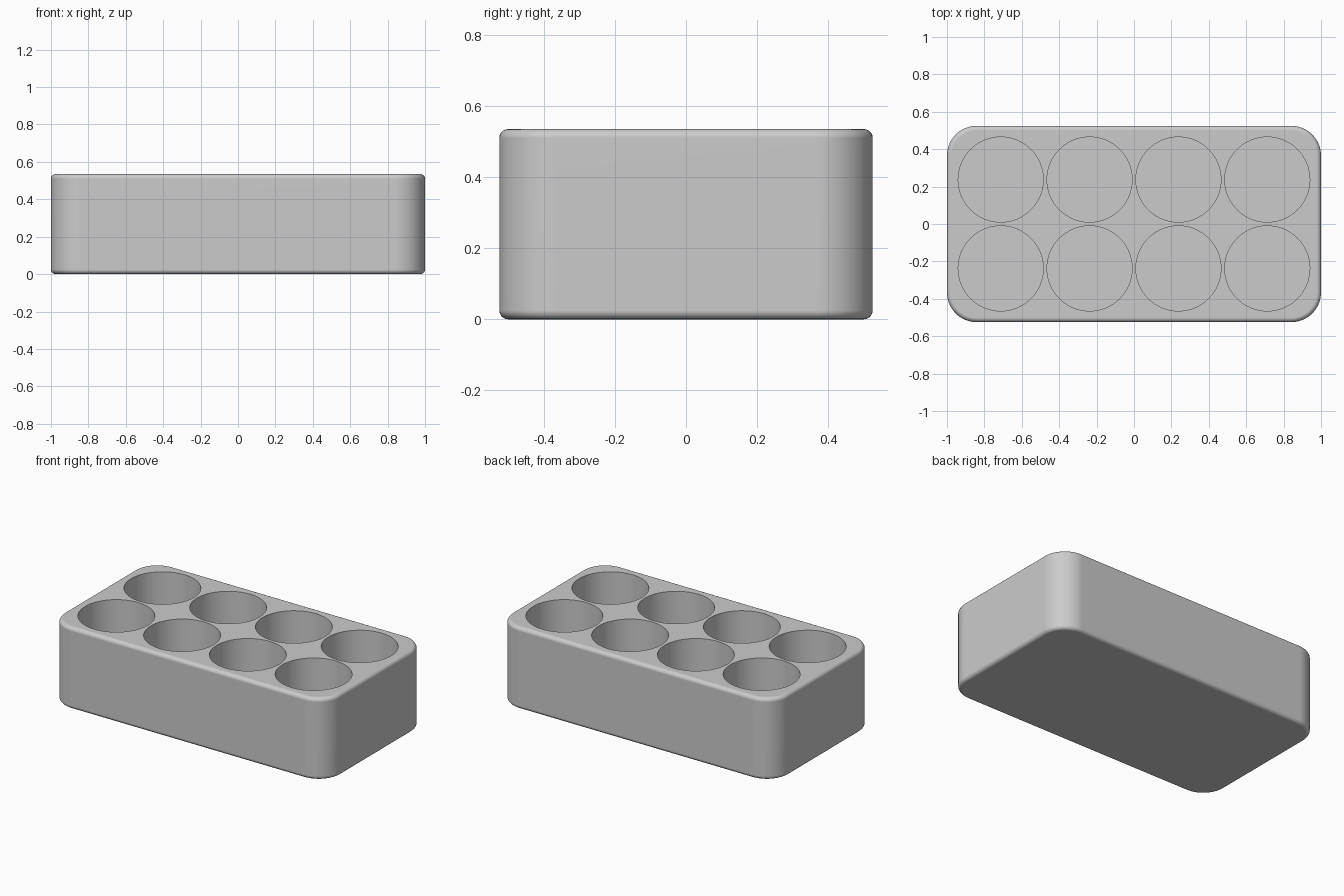
import bpy
import bmesh
from math import radians
from mathutils import Matrix, Vector

cube = bpy.data.objects.get("Cube")
if cube:
    bpy.data.objects.remove(cube, do_unlink=True)

LENGTH, WIDTH, HEIGHT = 2.0, 1.05, 0.535
CORNER, EDGE = 0.16, 0.025
PITCH, RADIUS, FLOOR = 0.475, 0.2275, 0.06

grey = bpy.data.materials.new("plain_grey")
grey.use_nodes = True
colour = (0.6, 0.6, 0.6, 1)
grey.diffuse_color = colour
grey.node_tree.nodes["Principled BSDF"].inputs["Base Color"].default_value = colour


def make_object(name, bm):
    mesh = bpy.data.meshes.new(name)
    bm.to_mesh(mesh)
    bm.free()
    mesh.materials.append(grey)
    obj = bpy.data.objects.new(name, mesh)
    bpy.context.collection.objects.link(obj)
    return obj


def bevel(bm, edges, radius, segments):
    bmesh.ops.bevel(bm, geom=edges, offset=radius, offset_type='OFFSET',
                    segments=segments, profile=0.5, affect='EDGES')


# Block: upright corners rounded first, then the top and bottom rims
bm = bmesh.new()
bmesh.ops.create_cube(bm, size=1, matrix=Matrix.Translation((0, 0, HEIGHT / 2))
                      @ Matrix.Diagonal((LENGTH, WIDTH, HEIGHT, 1)))
uprights = [e for e in bm.edges
            if abs(e.verts[0].co.z - e.verts[1].co.z) > HEIGHT / 2]
bevel(bm, uprights, CORNER, 16)
rims = [e for e in bm.edges
        if abs(e.verts[0].co.z - e.verts[1].co.z) < 0.001]
bevel(bm, rims, EDGE, 5)
block = make_object("holder_block", bm)

# Round pockets: a grid of four by two cutters
bm = bmesh.new()
depth = HEIGHT - FLOOR + 0.1
for column in range(4):
    for row in range(2):
        centre = Vector(((column - 1.5) * PITCH, (row - 0.5) * PITCH,
                         FLOOR + depth / 2))
        bmesh.ops.create_cone(bm, cap_ends=True, segments=64, radius1=RADIUS,
                              radius2=RADIUS, depth=depth,
                              matrix=Matrix.Translation(centre))
cutter = make_object("pocket_cutter", bm)
cutter.hide_render = True

cut = block.modifiers.new("pockets", 'BOOLEAN')
cut.operation = 'DIFFERENCE'
cut.solver = 'EXACT'
cut.object = cutter

# Apply the cut, then smooth the curved walls and keep the pocket rims crisp
bpy.ops.object.select_all(action='DESELECT')
block.select_set(True)
bpy.context.view_layer.objects.active = block
bpy.ops.object.modifier_apply(modifier=cut.name)
bpy.data.objects.remove(cutter, do_unlink=True)
bpy.ops.object.shade_smooth_by_angle(angle=radians(35))
normals = block.modifiers.new("flat_face_normals", 'WEIGHTED_NORMAL')
normals.keep_sharp = True
